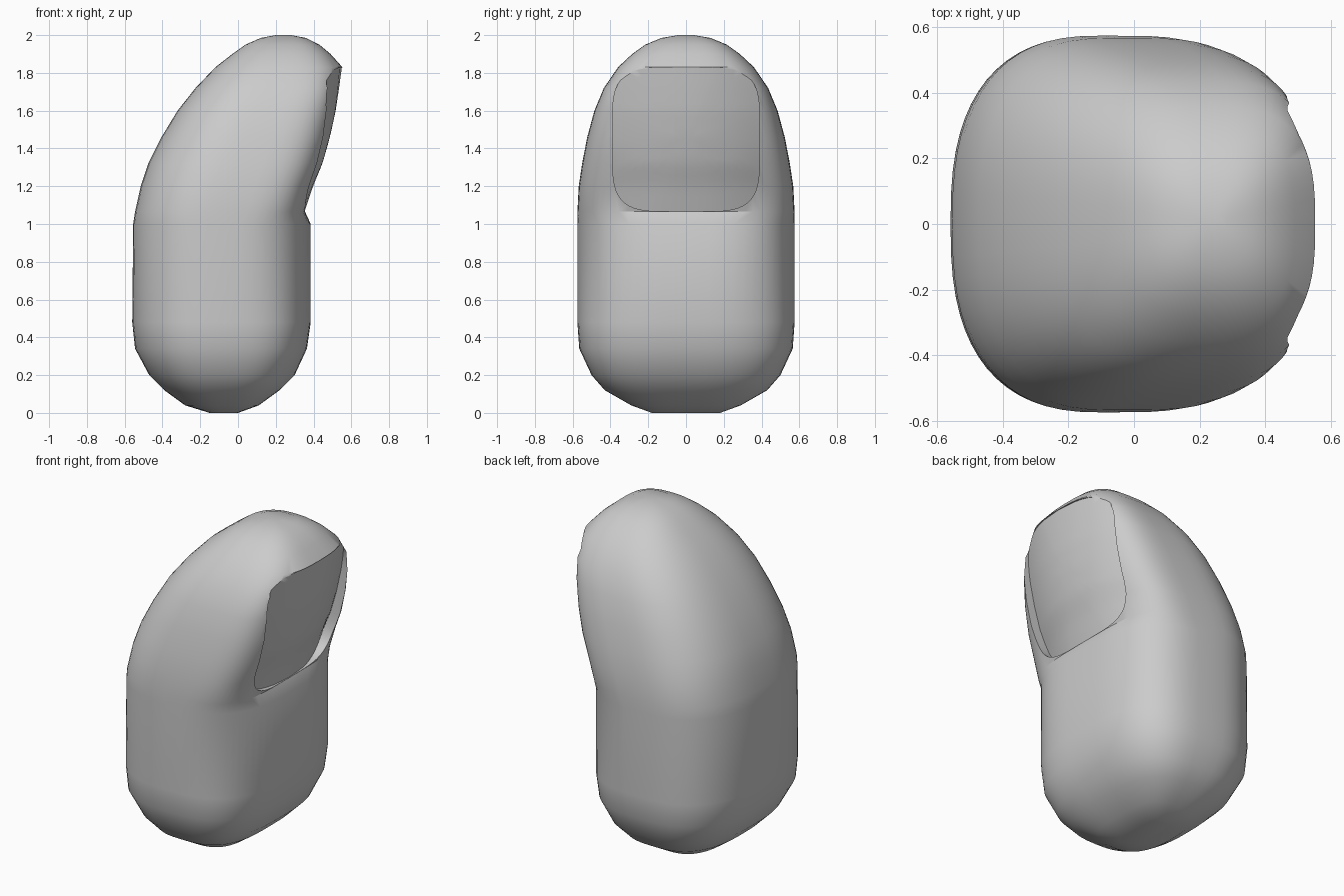
import bpy, bmesh
from math import cos, sin, pi

cube = bpy.data.objects.get("Cube")
if cube:
    bpy.data.objects.remove(cube, do_unlink=True)

# Silhouette rows: height, left edge, right edge, half depth
ROWS = [
    (0, -.15, 0, .18), (.04, -.28, .11, .29), (.12, -.39, .22, .43),
    (.2, -.47, .3, .5), (.34, -.545, .365, .565), (.48, -.56, .385, .575),
    (1, -.555, .385, .575), (1.065, -.545, .355, .575), (1.2, -.515, .4, .568),
    (1.32, -.475, .45, .55), (1.46, -.405, .49, .523), (1.6, -.32, .52, .485),
    (1.72, -.225, .538, .435), (1.83, -.12, .553, .36), (1.9, -.03, .49, .285),
    (1.95, .04, .43, .215), (1.985, .12, .36, .13), (2, .2, .28, .04),
]
SIDES = 64


def signed_power(value, power):
    return abs(value) ** power * (1 if value >= 0 else -1)


def superellipse(angle, exponent):
    return signed_power(cos(angle), 2 / exponent), signed_power(sin(angle), 2 / exponent)


def right_edge(height):
    for low, high in zip(ROWS, ROWS[1:]):
        if height <= high[0]:
            blend = (height - low[0]) / (high[0] - low[0])
            return low[2] + blend * (high[2] - low[2])
    return ROWS[-1][2]


def right_exponent(height):
    # The pad behind the nail is boxier than the trunk and the tip
    if height <= 1:
        return 3
    return 4 if height < 1.75 else 3


def bridge(bm, lower, upper):
    for i in range(len(lower)):
        j = (i + 1) % len(lower)
        bm.faces.new((lower[i], lower[j], upper[j], upper[i]))


def make_object(name, bm, material):
    bmesh.ops.recalc_face_normals(bm, faces=bm.faces)
    mesh = bpy.data.meshes.new(name)
    bm.to_mesh(mesh)
    bm.free()
    mesh.materials.append(material)
    obj = bpy.data.objects.new(name, mesh)
    bpy.context.collection.objects.link(obj)
    return obj


# Single matte grey
grey = bpy.data.materials.new("plain_grey")
grey.use_nodes = True
colour = (.6, .6, .6, 1)
grey.diffuse_color = colour
grey.node_tree.nodes["Principled BSDF"].inputs["Base Color"].default_value = colour

# Finger body: lofted rounded sections that lean over towards the nail
bm = bmesh.new()
rings = []
for height, left, right, depth in ROWS:
    middle, half = (left + right) / 2, (right - left) / 2
    ring = []
    for i in range(SIDES):
        angle = 2 * pi * i / SIDES
        exponent = right_exponent(height) if cos(angle) > 0 else 2.6
        u, v = superellipse(angle, exponent)
        ring.append(bm.verts.new((middle + half * u, depth * v, height)))
    rings.append(ring)
for lower, upper in zip(rings, rings[1:]):
    bridge(bm, lower, upper)
bm.faces.new(rings[0])
bm.faces.new(rings[-1])
body = make_object("finger_body", bm, grey)

# Nail cutter: rounded panel whose inner side is the arched nail surface
bm = bmesh.new()
rings = []
STEPS = 10
for step in range(1, STEPS + 1):
    ring = []
    for i in range(SIDES):
        u, v = superellipse(2 * pi * i / SIDES, 4.5)
        y = .39 * u * step / STEPS
        z = 1.448 + .382 * v * step / STEPS
        ring.append(bm.verts.new((right_edge(z) - .003 - .6 * y * y, y, z)))
    rings.append(ring)
rings.append([bm.verts.new((.9, v.co.y, v.co.z)) for v in rings[-1]])
for inner, outer in zip(rings, rings[1:]):
    bridge(bm, inner, outer)
bm.faces.new(rings[0])
bm.faces.new(rings[-1])
cutter = make_object("nail_cutter", bm, grey)
cutter.hide_render = True

# Carve the nail, then drop the helper
cut = body.modifiers.new("nail_recess", "BOOLEAN")
cut.operation = "DIFFERENCE"
cut.solver = "EXACT"
cut.object = cutter
bpy.ops.object.select_all(action="DESELECT")
bpy.context.view_layer.objects.active = body
body.select_set(True)
bpy.ops.object.modifier_apply(modifier=cut.name)
bpy.data.objects.remove(cutter, do_unlink=True)
bpy.ops.object.shade_smooth_by_angle(angle=pi / 6)
